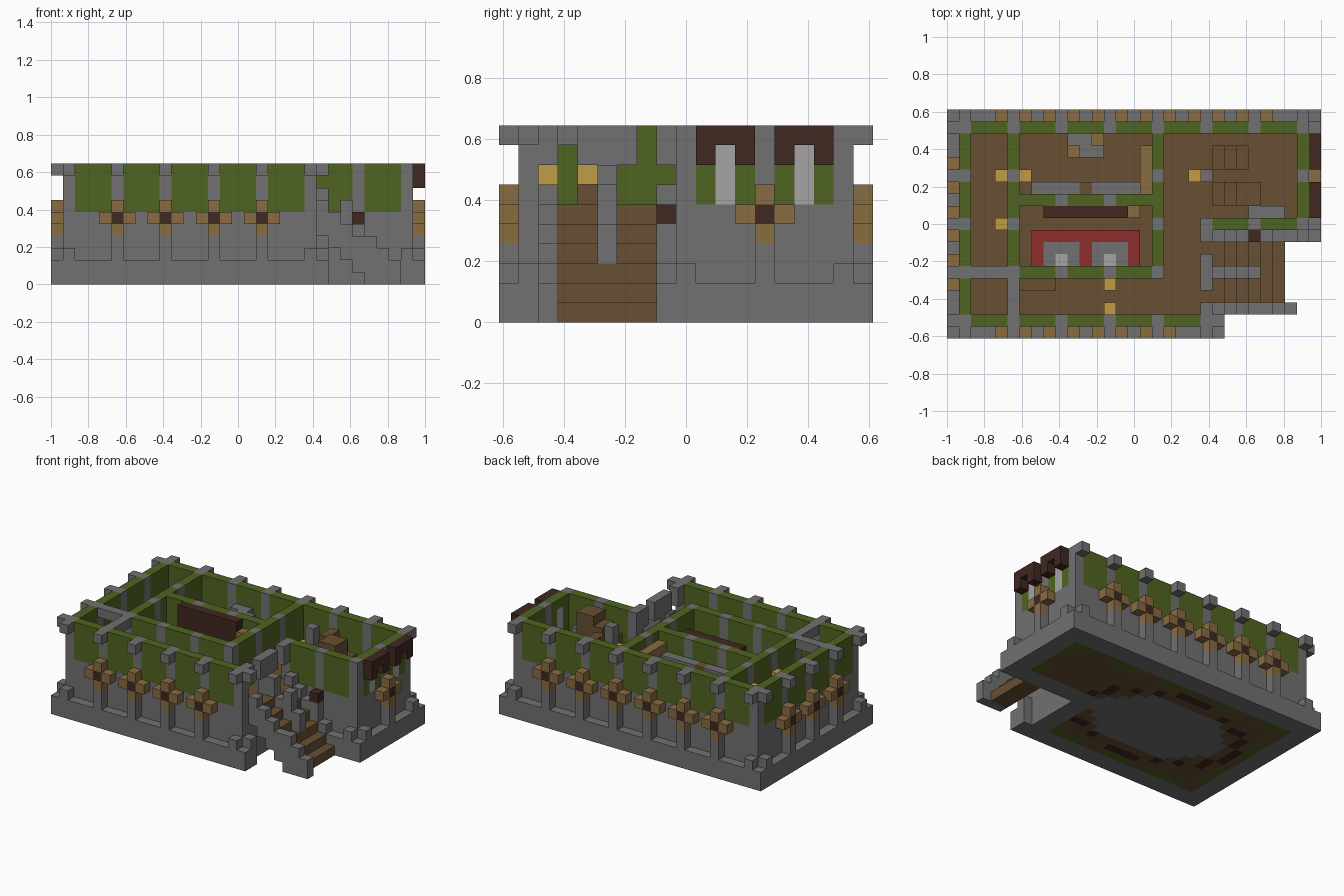
import bpy, bmesh, math

cube = bpy.data.objects.get("Cube")
if cube:
    bpy.data.objects.remove(cube)

U = 2 / 31                      # one block
NX, NY = 31, 19                 # blocks along x and y
COLOURS = {
    "stone": (0.165, 0.165, 0.165), "moss_green": (0.08, 0.127, 0.015),
    "floor_brown": (0.138, 0.08, 0.032), "tan_wood": (0.246, 0.15, 0.054),
    "dark_wood": (0.051, 0.021, 0.015), "lamp_yellow": (0.527, 0.337, 0.061),
    "red_cloth": (0.283, 0.026, 0.026), "pale_stone": (0.376, 0.376, 0.376),
}
MATS = {}
for name, rgb in COLOURS.items():
    m = bpy.data.materials.new(name)
    m.use_nodes = True
    m.diffuse_color = (*rgb, 1)
    m.node_tree.nodes["Principled BSDF"].inputs["Base Color"].default_value = (*rgb, 1)
    MATS[name] = m

cells = {}                      # block position -> (part, colour)


def put(part, colour, xs, ys, zs):
    """Fill a box of blocks; each range is one index or (first, last)."""
    xs, ys, zs = [(r, r) if isinstance(r, int) else r for r in (xs, ys, zs)]
    for x in range(xs[0], xs[1] + 1):
        for y in range(ys[0], ys[1] + 1):
            for z in range(zs[0], zs[1] + 1):
                cells[x, y, z] = (part, colour)


# Plinth and solid body of the main hall and the side wing
put("plinth", "stone", (0, 21), (0, 18), (0, 1))
put("plinth", "stone", 22, (0, 1), (0, 1))
put("plinth", "stone", (22, 30), (8, 18), (0, 1))
put("body", "stone", (1, 21), (1, 17), (2, 5))
put("body", "stone", (22, 29), (9, 17), (2, 5))
put("floor", "floor_brown", (2, 20), (2, 16), 5)
put("floor", "floor_brown", (21, 28), (10, 16), 5)
put("floor", "floor_brown", 21, (2, 4), 5)
put("floor", "floor_brown", 21, (6, 8), 5)

# Painted underside
for x in range(2, 29):
    for y in range(2, 17):
        if (x, y, 0) not in cells or (x > 19 and y < 10):
            continue
        r = math.hypot((x - 12) / 7.5, (y - 9) / 5)
        edge = min(x, y, 18 - y, 30 - x)
        if r < 1:
            colour = "stone"
        elif 1.12 < r < 1.25 and (x * 3 + y) % 5:
            colour = "dark_wood"
        elif edge == 2 and (x + y) % 6 < 4:
            colour = "moss_green"
        else:
            colour = "floor_brown"
        put("underside", colour, x, y, 0)

# Moss-covered walls
FULL = (6, 9)
for xs, ys in [((1, 21), 1), ((1, 29), 17), (1, (1, 17)), (29, (9, 17)), ((21, 29), 9)]:
    put("outer_walls", "moss_green", xs, ys, FULL)
for xs, ys in [(5, (5, 17)), (17, (5, 17)), ((5, 17), 5), ((5, 17), 11)]:
    put("inner_walls", "moss_green", xs, ys, FULL)

# Stone posts on a regular rhythm along the walls
for x in range(1, 30, 4):
    for y in range(1, 18, 4):
        if cells.get((x, y, 9)):
            put("posts", "stone", x, y, FULL)
for x in (9, 13):
    put("posts", "stone", x, 11, FULL)
for y in (5, 13):
    put("posts", "stone", 21, y, FULL)

# Beams across the corridor and arch shoulders at the two entrances
put("beams", "stone", (2, 4), 5, 9)
put("beams", "stone", 5, (2, 4), 9)
for y in (2, 4, 6, 8):
    put("arch_shoulders", "stone", 21, y, (8, 9))


# Buttress with a wooden cross and a beam end above it
def buttress(x, y, along_x, beam=True):
    dx, dy = (1, 0) if along_x else (0, 1)
    put("buttresses", "stone", x, y, (2, 3))
    put("wooden_crosses", "tan_wood", x, y, (4, 6))
    for s in (-1, 1):
        put("wooden_crosses", "tan_wood", x + s * dx, y + s * dy, 5)
    put("wooden_crosses", "dark_wood", x, y, 5)
    if beam:
        put("beam_ends", "stone", x, y, 9)


for x in range(5, 26, 4):
    buttress(x, 18, True)
    if x < 18:
        buttress(x, 0, True)
for y in (5, 9, 13):
    buttress(0, y, False)
buttress(30, 13, False, beam=False)

# Corner beam ends above, small corner blocks on the plinth below
for x, y in [(0, 1), (1, 0), (0, 17), (1, 18), (21, 0), (22, 1), (29, 18)]:
    put("beam_ends", "stone", x, y, 9)
    put("corner_blocks", "stone", x, y, 2)
for x, y in [(30, 17), (30, 9), (29, 8)]:
    put("corner_blocks", "stone", x, y, 2)

# Hooded windows of the side wing
for y in (11, 15):
    put("window_hoods", "dark_wood", 30, (y - 1, y + 1), (8, 9))
    cells.pop((30, y, 8))
    put("window_panes", "pale_stone", 29, y, (6, 8))

# Entrance stairs with stepped side walls
for x in range(22, 29):
    low = max(0, 26 - x)
    if x < 28:
        put("stairs", "floor_brown", x, (3, 7), (low, 27 - x))
    put("stair_wall", "stone", x, 2, (low, 28 - x if x < 26 else 29 - x))
    put("stair_wall", "stone", x, 8, (0, max(1, 28 - x)))
for x, top in [(22, 7), (23, 5), (24, 6), (25, 4)]:
    put("stair_divider", "stone", x, 5, (28 - x, top))
put("stair_wall", "stone", 25, 8, (0, 4))
put("stair_knob", "dark_wood", 25, 8, 5)

# Wall lamps
for x, y in [(13, 2), (13, 4), (4, 13), (6, 13), (20, 13), (4, 9)]:
    put("lamps", "lamp_yellow", x, y, 7)

# Twin seats on a red platform
put("platform", "red_cloth", (7, 15), (6, 8), 6)
for x in (9, 13):
    put("seats", "stone", (x - 1, x + 1), (6, 7), 6)
    put("seats", "pale_stone", x, 6, 6)

# Furnishings
put("tall_cabinet", "dark_wood", (8, 14), 10, FULL)
put("side_shelf", "tan_wood", 15, 10, (6, 8))
put("stone_counter", "stone", (7, 15), 12, (6, 7))
put("stone_counter", "floor_brown", 11, 12, (6, 7))
put("long_shelf", "tan_wood", 16, (12, 15), (6, 8))
put("desk", "stone", (10, 11), 16, (6, 7))
put("desk", "stone", (11, 12), 15, (6, 7))
put("desk", "tan_wood", 12, 16, 6)
put("desk", "tan_wood", 10, 15, 6)
put("bench", "floor_brown", (6, 8), 4, 6)
put("hearth", "stone", (25, 27), 10, 6)

# Inner staircase in two flights
for x, low, high in [(22, 8, 7), (23, 7, 8), (24, 6, 9), (25, 5, 9)]:
    put("inner_stairs", "floor_brown", x, (11, 12), (6, high))
    put("inner_stairs", "floor_brown", x, (14, 15), (6, low))

# Turn the blocks into one mesh per part, keeping only exposed faces
SIDES = [(axis, s) for axis in range(3) for s in (0, 1)]


def build(part):
    bm = bmesh.new()
    verts, slots = {}, []
    for pos, (owner, colour) in cells.items():
        if owner != part:
            continue
        for axis, s in SIDES:
            near = list(pos)
            near[axis] += 2 * s - 1
            if tuple(near) in cells:
                continue
            ring = []
            for a, b in ((0, 0), (1, 0), (1, 1), (0, 1)):
                c = list(pos)
                c[axis] += s
                c[(axis + 1) % 3] += a
                c[(axis + 2) % 3] += b
                key = tuple(c)
                if key not in verts:
                    verts[key] = bm.verts.new(((c[0] - NX / 2) * U, (c[1] - NY / 2) * U, c[2] * U))
                ring.append(verts[key])
            face = bm.faces.new(ring if s else ring[::-1])
            if colour not in slots:
                slots.append(colour)
            face.material_index = slots.index(colour)
    mesh = bpy.data.meshes.new(part)
    bm.to_mesh(mesh)
    bm.free()
    for colour in slots:
        mesh.materials.append(MATS[colour])
    bpy.context.scene.collection.objects.link(bpy.data.objects.new(part, mesh))


for part in sorted({owner for owner, _ in cells.values()}):
    build(part)
